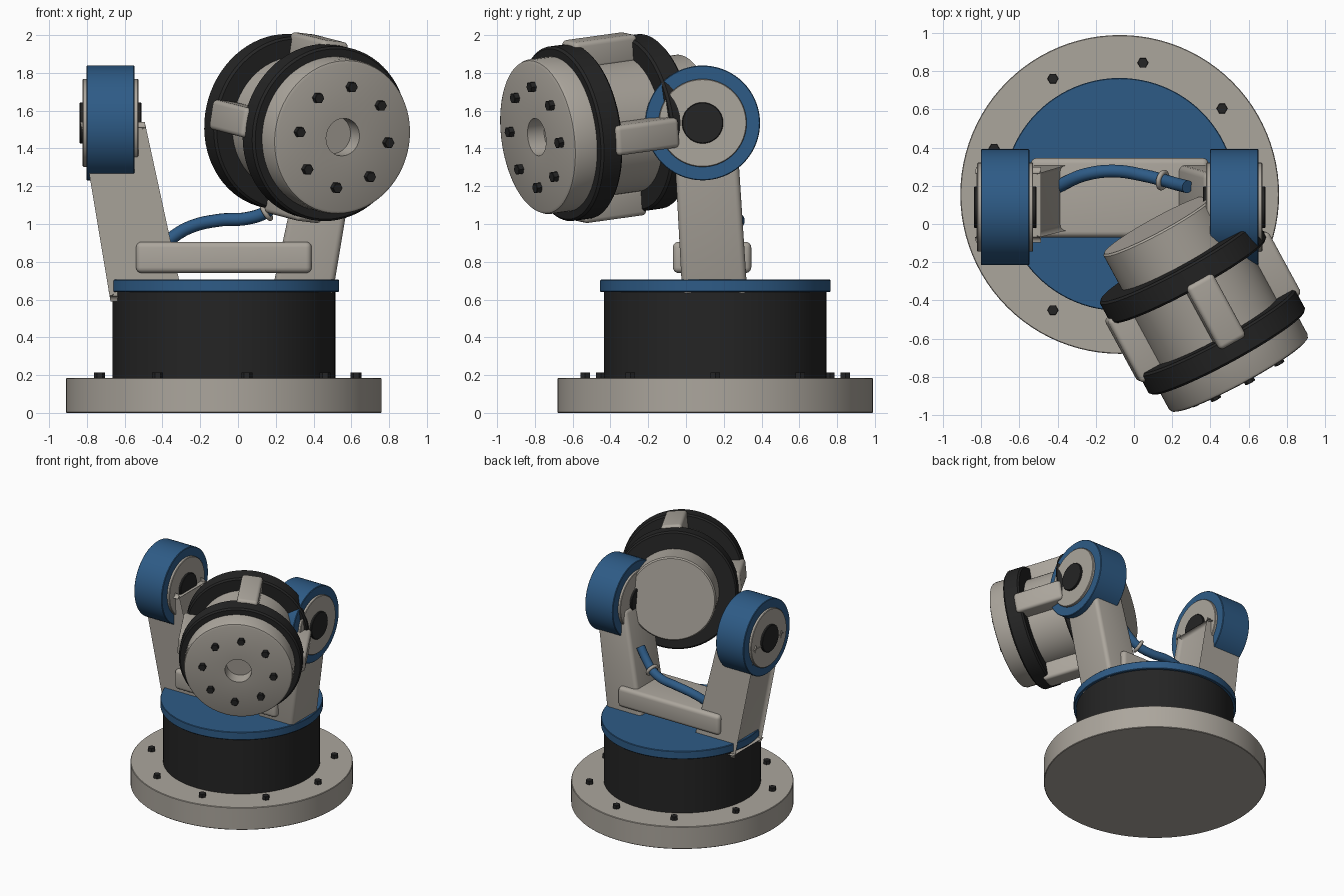
import bpy, bmesh, math
from mathutils import Matrix, Vector

cube = bpy.data.objects.get("Cube")
if cube:
    bpy.data.objects.remove(cube, do_unlink=True)


def material(name, rgb):
    m = bpy.data.materials.new(name)
    m.use_nodes = True
    m.diffuse_color = (*rgb, 1)
    m.node_tree.nodes["Principled BSDF"].inputs["Base Color"].default_value = (*rgb, 1)
    return m


GREY = material("warm_grey", (0.41, 0.38, 0.335))
BLUE = material("steel_blue", (0.027, 0.105, 0.24))
BLACK = material("black", (0.018, 0.018, 0.018))


def smooth(obj):
    bpy.ops.object.select_all(action='DESELECT')
    obj.select_set(True)
    bpy.context.view_layer.objects.active = obj
    bpy.ops.object.shade_smooth_by_angle(angle=math.radians(35))


def finish(name, bm, mat, matrix):
    bmesh.ops.recalc_face_normals(bm, faces=bm.faces)
    me = bpy.data.meshes.new(name)
    bm.to_mesh(me)
    bm.free()
    me.materials.append(mat)
    obj = bpy.data.objects.new(name, me)
    bpy.context.collection.objects.link(obj)
    obj.matrix_world = matrix
    smooth(obj)
    return obj


def lathe(name, profile, mat, matrix, sides=72):
    """Revolve (radius, height) points about local z and cap both ends."""
    bm = bmesh.new()
    rings = []
    for r, h in profile:
        angles = [math.tau * i / sides for i in range(sides)]
        rings.append([bm.verts.new((r * math.cos(a), r * math.sin(a), h)) for a in angles])
    for lo, hi in zip(rings, rings[1:]):
        for i in range(sides):
            j = (i + 1) % sides
            bm.faces.new((lo[i], lo[j], hi[j], hi[i]))
    bm.faces.new(rings[0])
    bm.faces.new(rings[-1])
    return finish(name, bm, mat, matrix)


def disc(name, r, z0, z1, mat, matrix, bevel=0.004, sides=72):
    b = bevel
    return lathe(name, [(r - b, z0), (r, z0 + b), (r, z1 - b), (r - b, z1)], mat, matrix, sides)


def block(name, size, bevel, mat, matrix, shape=None):
    bm = bmesh.new()
    bmesh.ops.create_cube(bm, size=1)
    for v in bm.verts:
        v.co = shape(v.co) if shape else v.co * Vector(size)
    bmesh.ops.bevel(bm, geom=bm.edges[:], offset=bevel, segments=4, profile=0.5, affect='EDGES')
    return finish(name, bm, mat, matrix)


def bolt_circle(name, count, radius, start, z, matrix):
    for i in range(count):
        a = math.radians(start) + math.tau * i / count
        spot = Matrix.Translation((radius * math.cos(a), radius * math.sin(a), z))
        disc(f"{name}_{i + 1}", 0.029, -0.01, 0.03, BLACK, matrix @ spot, 0.002, 6)


# Base and turntable
CX, CY = -0.075, 0.155
base = Matrix.Translation((CX, CY, 0))
disc("base_flange", 0.835, 0, 0.185, GREY, base, sides=96)
bolt_circle("base_bolt", 9, 0.7, 0, 0.185, base)
disc("base_drum", 0.59, 0.18, 0.645, BLACK, base, sides=96)
disc("turntable", 0.61, 0.64, 0.705, BLUE, base, sides=96)
block("cross_beam", (0.93, 0.415, 0.165), 0.03, GREY, Matrix.Translation((CX, 0.138, 0.823)))

# Leaning arms with elbow joints, one each side
for side, label in ((-1, "right"), (1, "left")):
    def lean(c):
        if c.z < 0:
            return Vector((side * (0.412 + 0.325 * c.x), 0.153 + 0.345 * c.y, 0.62))
        return Vector((side * (0.583 + 0.28 * c.x), 0.1 + 0.335 * c.y, 1.51))
    block(f"{label}_arm", None, 0.03, GREY, Matrix.Translation((CX, 0, 0)), lean)
    joint = Matrix.Translation((CX + side * 0.6, 0.088, 1.535)) @ Matrix.Rotation(math.pi / 2, 4, 'Y')
    for part, r, half, mat in (("joint_housing", 0.304, 0.127, BLUE),
                               ("joint_cover", 0.233, 0.147, GREY),
                               ("joint_pin", 0.109, 0.163, BLACK)):
        disc(f"{label}_{part}", r, -half, half, mat, joint)

# Motor head: local z points out of its front face, local y up
yaw, pitch = math.radians(28.5), math.radians(7)
axis = Vector((math.sin(yaw) * math.cos(pitch), -math.cos(yaw) * math.cos(pitch), -math.sin(pitch)))
across = Vector((math.cos(yaw), math.sin(yaw), 0))
head = Matrix((across, axis.cross(across), axis)).transposed().to_4x4()
head.translation = (0.555, -0.79, 1.46)

disc("head_body", 0.36, -0.68, -0.1, GREY, head)
disc("head_rear_cap", 0.33, -0.905, -0.55, GREY, head, 0.01)
lathe("head_front_cap", [(0.413, -0.2), (0.413, -0.02), (0.407, -0.006), (0.393, 0),
                         (0.1, 0), (0.1, -0.12)], GREY, head)
for label, z in (("front", -0.2), ("rear", -0.63)):
    disc(f"head_{label}_ring", 0.466, z - 0.065, z + 0.065, BLACK, head, 0.012)
bolt_circle("head_bolt", 8, 0.27, 84, 0, head)
for i, label in enumerate(("left", "top", "right", "bottom")):
    turn = Matrix.Rotation(math.radians(90 * i - 6), 4, 'Z')
    block(f"head_{label}_clamp", (0.15, 0.16, 0.38), 0.025, GREY,
          head @ turn @ Matrix.Translation((0.41, 0, -0.41)))

# Cable and its clip
path = [(-0.42, 0.18, 0.87), (-0.36, 0.215, 0.92), (-0.25, 0.26, 0.985), (-0.1, 0.277, 1.02),
        (0.05, 0.255, 1.03), (0.15, 0.23, 1.065), (0.22, 0.21, 1.13), (0.28, 0.195, 1.21)]
curve = bpy.data.curves.new("cable", 'CURVE')
curve.dimensions = '3D'
curve.bevel_depth = 0.034
curve.bevel_resolution = 5
curve.use_fill_caps = True
spline = curve.splines.new('BEZIER')
spline.bezier_points.add(len(path) - 1)
for point, co in zip(spline.bezier_points, path):
    point.co = co
    point.handle_left_type = point.handle_right_type = 'AUTO'
curve.materials.append(BLUE)
cable = bpy.data.objects.new("cable", curve)
bpy.context.collection.objects.link(cable)
bpy.ops.object.select_all(action='DESELECT')
cable.select_set(True)
bpy.context.view_layer.objects.active = cable
bpy.ops.object.convert(target='MESH')
smooth(bpy.context.view_layer.objects.active)

bpy.ops.mesh.primitive_torus_add(major_radius=0.042, minor_radius=0.013, major_segments=32,
                                 minor_segments=12, location=path[5])
clip = bpy.context.object
clip.name = "cable_clip"
clip.rotation_euler = (Vector(path[6]) - Vector(path[4])).to_track_quat('Z', 'Y').to_euler()
clip.data.materials.append(GREY)
smooth(clip)
